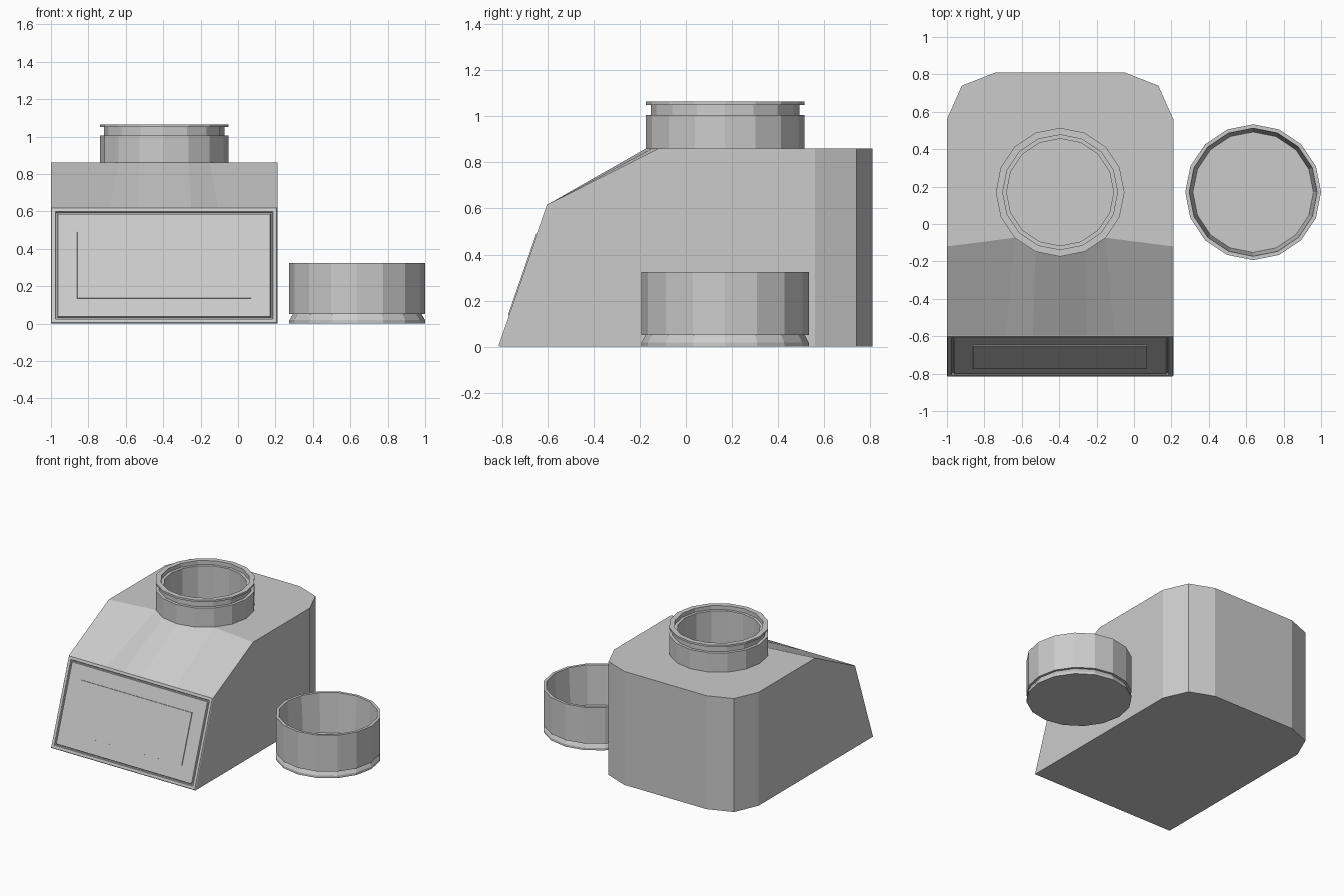
import bpy, bmesh, math

if "Cube" in bpy.data.objects:
    bpy.data.objects.remove(bpy.data.objects["Cube"])

CX, CY, SIDES = -0.395, 0.17, 16
R_NECK, Z_TOP = 0.344, 0.86


def finish(bm, name):
    bmesh.ops.remove_doubles(bm, verts=bm.verts, dist=1e-5)
    bmesh.ops.recalc_face_normals(bm, faces=bm.faces)
    me = bpy.data.meshes.new(name)
    bm.to_mesh(me)
    bm.free()
    ob = bpy.data.objects.new(name, me)
    bpy.context.collection.objects.link(ob)
    return ob


def lathe(name, center, profile, close_start=False):
    """Revolve a (radius, z) profile; the last ring is capped."""
    bm = bmesh.new()
    rings = []
    for r, z in profile:
        rings.append([bm.verts.new((center[0] + r * math.cos(2 * math.pi * i / SIDES),
                                    center[1] + r * math.sin(2 * math.pi * i / SIDES), z))
                      for i in range(SIDES)])
    for a, b in zip(rings, rings[1:]):
        for i in range(SIDES):
            j = (i + 1) % SIDES
            bm.faces.new((a[i], a[j], b[j], b[i]))
    bm.faces.new(rings[-1])
    if close_start:
        bm.faces.new(rings[0])
    return finish(bm, name)


# Body: each half is built the same way, mirrored about x = CX
W = 0.605
bm = bmesh.new()


def face(points):
    return bm.faces.new([bm.verts.new(p) for p in points])


back = [(W, 0.56), (0.525, 0.74), (0.345, 0.81), (0, 0.81)]
ridge = [0, 0.145, 0.29, W]
for s in (1, -1):
    def P(x, y, z):
        return (CX + s * x, y, z)

    arc = [P(R_NECK * math.sin(math.pi * k / 8), CY - R_NECK * math.cos(math.pi * k / 8), Z_TOP)
           for k in range(9)]
    # side wall
    face([P(W, -0.81, 0), P(W, 0.56, 0), P(W, 0.56, Z_TOP), P(W, -0.12, Z_TOP), P(W, -0.595, 0.62)])
    # chamfered back
    for a, b in zip(back, back[1:]):
        face([P(*a, 0), P(*b, 0), P(*b, Z_TOP), P(*a, Z_TOP)])
    # underside
    face([P(0, -0.81, 0), P(W, -0.81, 0)] + [P(*p, 0) for p in back])
    # top around the neck opening
    face([P(W, -0.12, Z_TOP)] + [P(*p, Z_TOP) for p in back] + arc[:1:-1])
    # sloping shoulder, fanned up to the neck
    upper = arc[:3] + [P(W, -0.12, Z_TOP)]
    lower = [P(x, -0.595, 0.62) for x in ridge]
    for i in range(3):
        face([lower[i], lower[i + 1], upper[i + 1], upper[i]])

# front panel face
front = face([(CX - W, -0.81, 0), (CX + W, -0.81, 0),
              (CX + W, -0.595, 0.62), (CX - W, -0.595, 0.62)])
front.normal_update()
# raised rim, narrow groove, main panel, then the shallow plate
for thickness, depth in ((0.004, 0.006), (0.02, 0), (0.004, -0.01), (0.006, 0),
                         (0.004, 0.01), (0.102, 0), (0.001, 0.005)):
    bmesh.ops.inset_region(bm, faces=[front], thickness=thickness, depth=depth,
                           use_even_offset=True, use_boundary=True)
finish(bm, "jar_body")

# Open threaded neck
lathe("jar_neck", (CX, CY),
      [(R_NECK, Z_TOP), (R_NECK, 1.005), (0.322, 1.005), (0.322, 1.05), (R_NECK, 1.05),
       (R_NECK, 1.065), (0.307, 1.065), (0.307, 1.035), (0.286, 1.035), (0.286, 0.78)])

# Lid resting upside down beside the body
lathe("lid", (0.637, CY),
      [(0.363, 0), (0.363, 0.018), (0.345, 0.05), (0.363, 0.05), (0.363, 0.325),
       (0.342, 0.325), (0.322, 0.03)], close_start=True)
